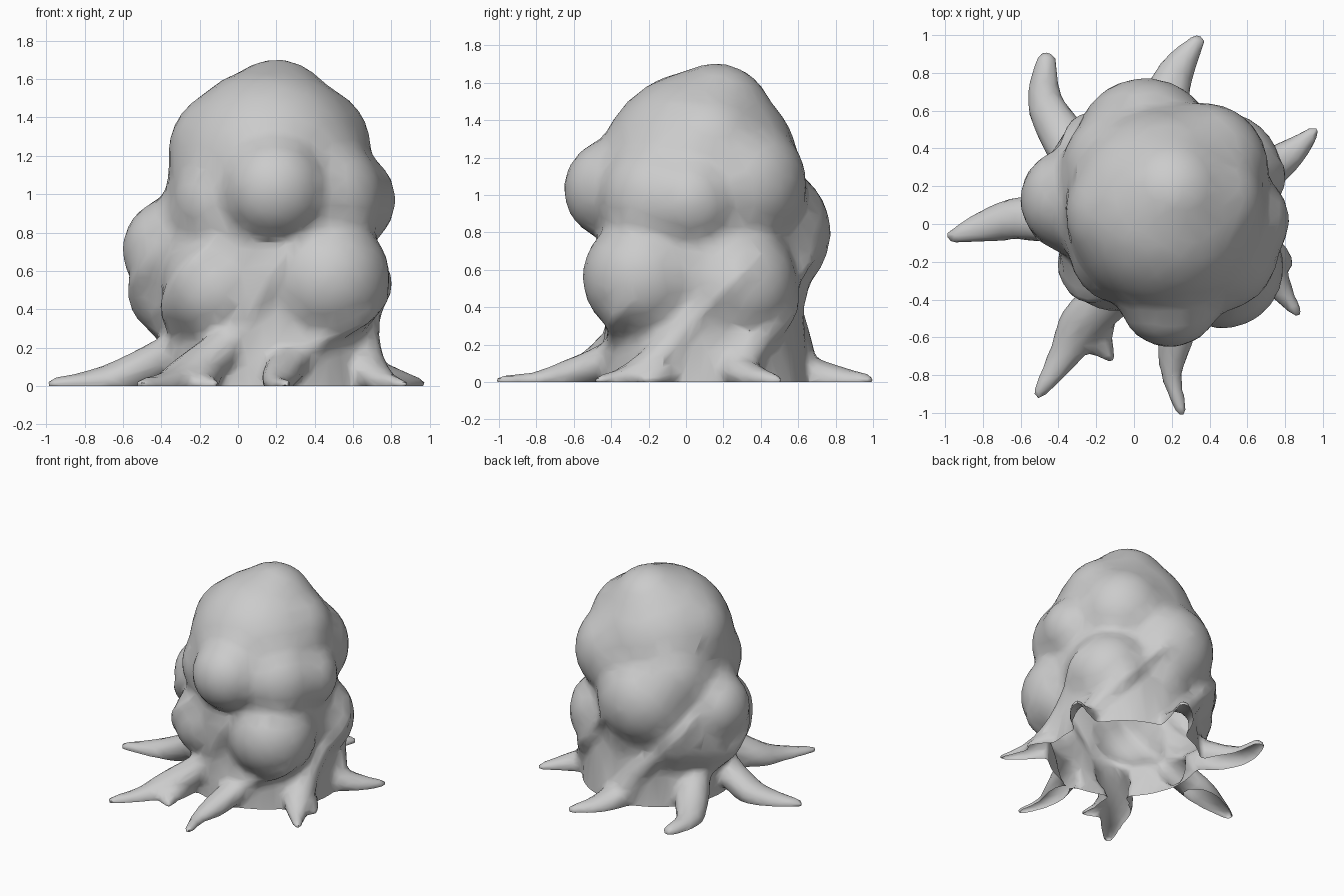
import bpy, bmesh
from math import atan2, cos, sin
from mathutils import Vector, Matrix
from mathutils.bvhtree import BVHTree

cube = bpy.data.objects.get("Cube")
if cube:
    bpy.data.objects.remove(cube, do_unlink=True)

AXIS = Vector((0.15, 0.06, 0))
bm = bmesh.new()

mesh = bpy.data.meshes.new("rooted_body")
body = bpy.data.objects.new("rooted_body", mesh)
bpy.context.collection.objects.link(body)
bpy.context.view_layer.objects.active = body
body.select_set(True)


def ball(center, size, detail=3):
    """Add an ellipsoid to the shared body mesh."""
    mat = Matrix.Translation(center) @ Matrix.Diagonal((*size, 1))
    bmesh.ops.create_icosphere(bm, subdivisions=detail, radius=1, matrix=mat)


def fuse(voxel, rounds, ratio):
    """Merge the overlapping shapes into one softened skin with fewer faces."""
    bm.to_mesh(body.data)
    remesh = body.modifiers.new("fuse", 'REMESH')
    remesh.mode = 'VOXEL'
    remesh.voxel_size = voxel
    soften = body.modifiers.new("soften", 'SMOOTH')
    soften.iterations = rounds
    thin = body.modifiers.new("thin", 'DECIMATE')
    thin.ratio = ratio
    for name in ("fuse", "soften", "thin"):
        bpy.ops.object.modifier_apply(modifier=name)
    bm.clear()
    bm.from_mesh(body.data)


def strand(points, flat=0.8):
    """Tapered limb: a Catmull-Rom path of (x, y, z, radius) swept by balls."""
    pts = [Vector(p) for p in points]
    pts = [pts[0] * 2 - pts[1]] + pts + [pts[-1] * 2 - pts[-2]]
    for a, b, c, d in zip(pts, pts[1:], pts[2:], pts[3:]):
        steps = max(2, int((c - b).length / 0.018))
        for i in range(steps + 1):
            t = i / steps
            p = (b * 2 + (c - a) * t + (a * 2 - b * 5 + c * 4 - d) * t ** 2
                 + (b * 3 - a - c * 3 + d) * t ** 3) / 2
            r = max(p[3], 0.02)
            ball(p.xyz, (r, r, r * flat), 2)


# Stacked cores of the body, and the foot
ball((0.17, 0.07, 1.1), (0.54, 0.55, 0.57))
ball((0.15, 0.07, 0.88), (0.56, 0.54, 0.5))
ball((0.15, 0.08, 0.62), (0.58, 0.55, 0.48))
bmesh.ops.create_cone(bm, cap_ends=True, segments=24, radius1=0.57, radius2=0.53, depth=0.5,
                      matrix=Matrix.Translation((0.18, 0.1, 0.13)))

# Rounded lumps: x, y, z, radius
lumps = [
    (0.2, 0.16, 1.4, 0.31), (-0.03, 0.06, 1.22, 0.34), (0.36, 0.12, 1.24, 0.34),
    (0.15, -0.12, 1.2, 0.34), (0.19, -0.38, 1.03, 0.28), (-0.06, -0.14, 0.96, 0.29),
    (0.44, -0.14, 0.98, 0.33), (0.57, 0.02, 0.97, 0.26), (0.36, 0.29, 1.06, 0.36),
    (0.47, -0.23, 0.56, 0.33), (-0.1, -0.17, 0.51, 0.3), (-0.33, 0.13, 0.71, 0.28),
    (-0.25, 0.16, 0.48, 0.29), (0.06, 0.4, 0.8, 0.38), (-0.03, 0.28, 0.95, 0.36),
    (0.46, 0.27, 0.52, 0.33), (-0.13, 0.3, 0.54, 0.31), (0.14, 0.36, 0.52, 0.3),
]
for x, y, z, r in lumps:
    ball((x, y, z), (r, r, r))
fuse(0.025, 22, 0.5)

surface = BVHTree.FromBMesh(bm)


def on_surface(angle, z, radius):
    """Point on the body at an angle around its axis, sunk by part of the radius."""
    out = Vector((cos(angle), sin(angle), 0))
    start = AXIS + out * 2 + Vector((0, 0, z))
    hit = surface.ray_cast(start, -out)[0]
    return (*(hit - out * radius * 0.5), radius)


# Roots: climb of the ridge, then the path from the tip inward as x, y, z, radius
roots = [
    (1, [(-0.955, -0.065, 0.01, 0.045), (-0.78, -0.01, 0.01, 0.09), (-0.57, 0.03, 0.06, 0.12)]),
    (1.05, [(-0.5, -0.89, 0.01, 0.04), (-0.36, -0.68, 0.01, 0.09), (-0.25, -0.5, 0.06, 0.13)]),
    (0.6, [(0.25, -0.98, 0.01, 0.04), (0.2, -0.8, 0.01, 0.06), (0.22, -0.6, 0.05, 0.1)]),
    (0.9, [(0.86, -0.465, 0.01, 0.035), (0.77, -0.34, 0.02, 0.07), (0.67, -0.18, 0.08, 0.12)]),
    (0.9, [(0.95, 0.485, 0.01, 0.04), (0.84, 0.38, 0.02, 0.08), (0.67, 0.28, 0.07, 0.12)]),
    (1, [(0.335, 0.97, 0.01, 0.045), (0.22, 0.8, 0.01, 0.1), (0.14, 0.6, 0.07, 0.13)]),
    (1, [(-0.465, 0.86, 0.01, 0.06), (-0.47, 0.64, 0.01, 0.1), (-0.35, 0.42, 0.08, 0.13)]),
]
for climb, path in roots:
    # Each root winds up the body as a thinning ridge
    x, y = path[-1][:2]
    angle = atan2(y - AXIS.y, x - AXIS.x)
    ridge = [on_surface(angle + turn, z * climb, r) for turn, z, r in
             ((0.2, 0.24, 0.11), (0.5, 0.42, 0.08), (0.75, 0.6, 0.06), (1.0, 0.76, 0.035))]
    strand(path + ridge)

# Short side spurs
strand([(-0.13, -0.7, 0.01, 0.04), (-0.19, -0.61, 0.01, 0.08), (-0.2, -0.45, 0.04, 0.12)])
strand([(0.82, -0.21, 0.01, 0.035), (0.74, -0.14, 0.03, 0.07), (0.62, -0.08, 0.06, 0.11)])
fuse(0.022, 8, 0.09)

# Cut the skin at the ground, leaving it hollow and open below
bmesh.ops.bisect_plane(bm, geom=bm.verts[:] + bm.edges[:] + bm.faces[:],
                       plane_co=(0, 0, 0), plane_no=(0, 0, 1), clear_inner=True)
bm.to_mesh(body.data)
bm.free()
bpy.ops.object.shade_smooth_by_angle(angle=1.0)
